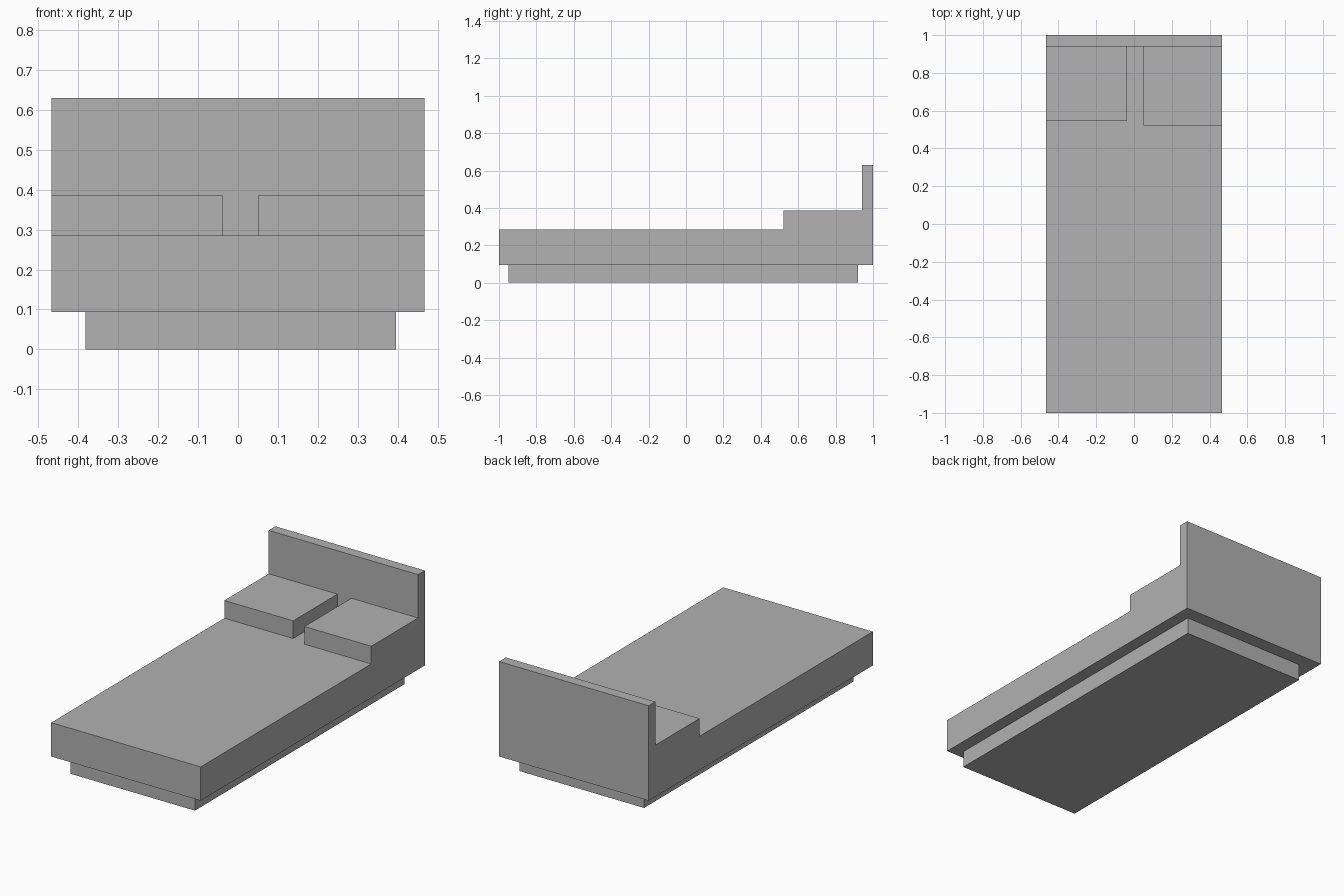
import bpy, bmesh

if "Cube" in bpy.data.objects:
    bpy.data.objects.remove(bpy.data.objects["Cube"])

grey = bpy.data.materials.new("plain_grey")
grey.diffuse_color = (0.445, 0.445, 0.445, 1)
grey.use_nodes = True
grey.node_tree.nodes["Principled BSDF"].inputs["Base Color"].default_value = grey.diffuse_color

W = 0.467              # half width of the bed
Z0, Z1 = 0.094, 0.285  # underside and top of the mattress
HEAD_Y = 0.94          # front of the headboard


def prism(name, profile, x0, x1, hidden=()):
    """Extrude a (y, z) profile along x, dropping faces that point into another part."""
    bm = bmesh.new()
    face = bm.faces.new([bm.verts.new((x0, y, z)) for y, z in profile])
    new = bmesh.ops.extrude_face_region(bm, geom=[face], use_keep_orig=True)["geom"]
    for v in new:
        if isinstance(v, bmesh.types.BMVert):
            v.co.x = x1
    bmesh.ops.recalc_face_normals(bm, faces=bm.faces)
    drop = [f for f in bm.faces
            if any(f.normal.dot(d) > 0.9 for d in hidden)]
    bmesh.ops.delete(bm, geom=drop, context='FACES')
    mesh = bpy.data.meshes.new(name)
    bm.to_mesh(mesh)
    bm.free()
    mesh.materials.append(grey)
    obj = bpy.data.objects.new(name, mesh)
    bpy.context.collection.objects.link(obj)
    return obj


def rect(y0, y1, z0, z1):
    return [(y0, z0), (y1, z0), (y1, z1), (y0, z1)]


# Recessed plinth
prism("plinth", rect(-0.95, 0.92, 0, Z0), -0.382, 0.396, hidden=[(0, 0, 1)])

# Mattress and headboard share one L-shaped side profile
prism("mattress_and_headboard",
      [(-1, Z0), (1, Z0), (1, 0.63), (HEAD_Y, 0.63), (HEAD_Y, Z1), (-1, Z1)], -W, W)

# Two block pillows against the headboard, slightly unequal
for name, x0, x1, y0 in (("left_pillow", -W, -0.037, 0.545),
                         ("right_pillow", 0.05, W, 0.522)):
    prism(name, rect(y0, HEAD_Y, Z1, 0.385), x0, x1, hidden=[(0, 0, -1), (0, 1, 0)])
